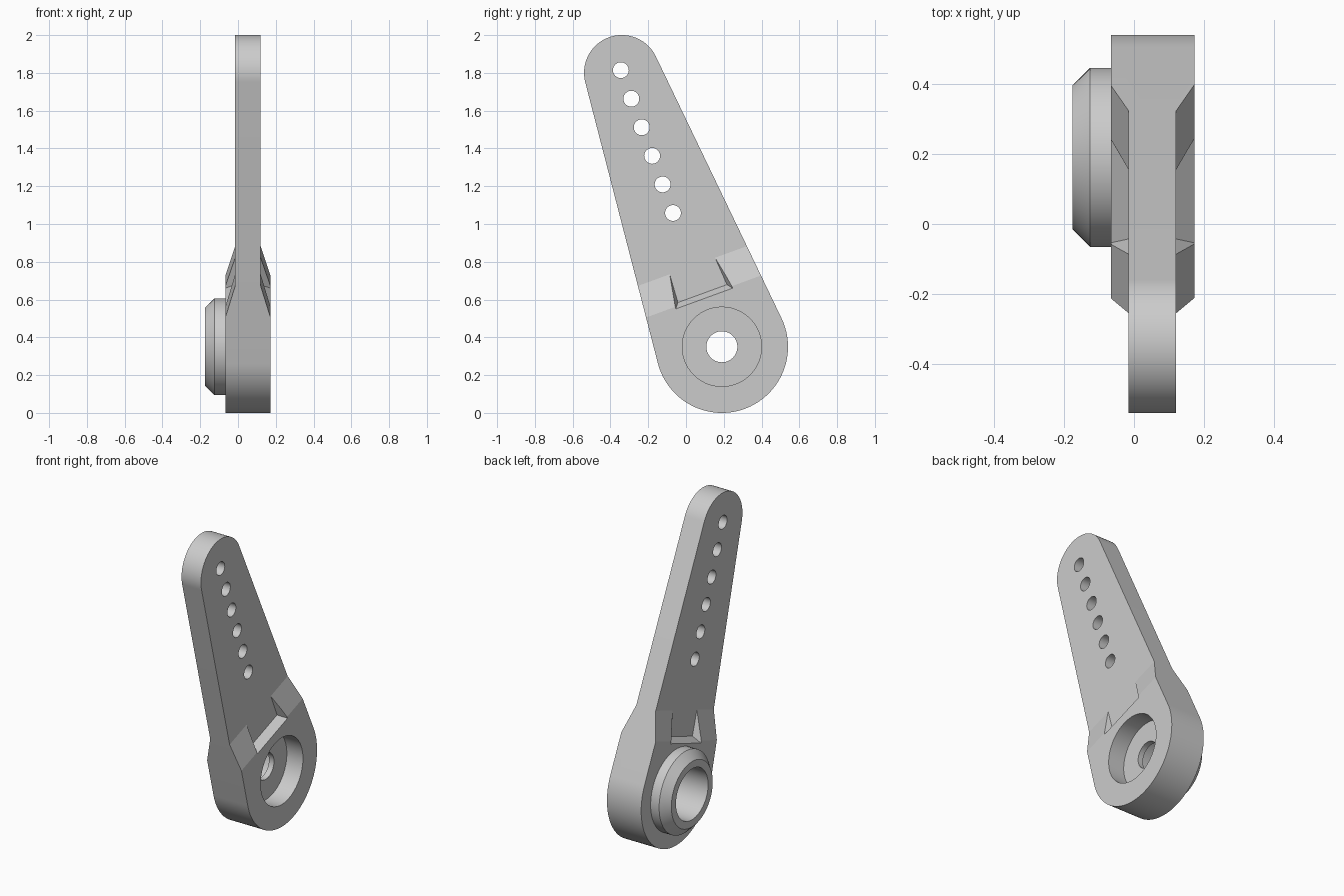
import bpy
import bmesh
from math import sin, cos, asin, pi, radians
from mathutils import Matrix, Vector

cube = bpy.data.objects.get("Cube")
if cube:
    bpy.data.objects.remove(cube, do_unlink=True)

# Local frame: s across the arm, t along it from the hub, h through its thickness
HUB_R, TIP_R, LENGTH = 0.35, 0.2, 1.544
HUB_LOW, HUB_HIGH = -0.066, 0.172
ARM_LOW, ARM_HIGH = -0.015, 0.12
RAMP_START, RAMP_END = 0.29, 0.455

grey = bpy.data.materials.new("plain grey")
grey.use_nodes = True
grey.diffuse_color = (0.6, 0.6, 0.6, 1)
grey.node_tree.nodes["Principled BSDF"].inputs["Base Color"].default_value = (0.6, 0.6, 0.6, 1)


def loft(name, rings):
    """Closed solid through rings of equally many points."""
    bm = bmesh.new()
    rows = [[bm.verts.new(p) for p in ring] for ring in rings]
    n = len(rows[0])
    bm.faces.new(rows[0])
    bm.faces.new(rows[-1])
    for a, b in zip(rows, rows[1:]):
        for i in range(n):
            j = (i + 1) % n
            bm.faces.new((a[i], a[j], b[j], b[i]))
    bmesh.ops.recalc_face_normals(bm, faces=bm.faces)
    mesh = bpy.data.meshes.new(name)
    bm.to_mesh(mesh)
    bm.free()
    mesh.materials.append(grey)
    obj = bpy.data.objects.new(name, mesh)
    bpy.context.collection.objects.link(obj)
    return obj


def arc(radius, start, end, count, t=0):
    step = (end - start) / count
    return [(radius * cos(start + i * step), t + radius * sin(start + i * step))
            for i in range(count + 1)]


def lathe(name, profile, t=0, sides=64):
    """Round solid along h from (radius, h) pairs."""
    return loft(name, [[(x, y, h) for x, y in arc(r, 0, 2 * pi, sides, t)[:-1]]
                       for r, h in profile])


def combine(target, tool, operation="DIFFERENCE"):
    tool.hide_render = True
    mod = target.modifiers.new(tool.name, "BOOLEAN")
    mod.operation = operation
    mod.solver = "EXACT"
    mod.object = tool
    bpy.context.view_layer.objects.active = target
    bpy.ops.object.modifier_apply(modifier=mod.name)
    bpy.data.objects.remove(tool, do_unlink=True)


# Tapered arm outline: two arcs joined by tangents
lean = asin((HUB_R - TIP_R) / LENGTH)
outline = (arc(TIP_R, lean, pi - lean, 48, LENGTH)
           + arc(HUB_R, pi - lean, 2 * pi + lean, 64))
arm = loft("lever_arm", [[(s, t, h) for s, t in outline] for h in (HUB_LOW, HUB_HIGH)])

# Thin the arm on both sides with a ramp, and sink a drafted pocket into each ramp
for face, arm_h, hub_h in (("right", ARM_LOW, HUB_LOW), ("left", ARM_HIGH, HUB_HIGH)):
    rise = hub_h - arm_h
    slope = (RAMP_END - RAMP_START) / 0.05
    side = [(RAMP_END, arm_h), (2, arm_h), (2, arm_h + 2 * rise),
            (RAMP_END - slope * 2 * abs(rise), arm_h + 2 * rise)]
    combine(arm, loft(face + "_ramp_cutter", [[(s, t, h) for t, h in side] for s in (-1, 1)]))
    floor = [(-0.138, 0.30), (0.138, 0.30), (0.128, RAMP_END), (-0.128, RAMP_END)]
    mouth = [(-0.182, 0.244), (0.182, 0.244), (0.172, RAMP_END), (-0.172, RAMP_END)]
    combine(arm, loft(face + "_pocket_cutter",
                      [[(s, t, arm_h) for s, t in floor],
                       [(s, t, arm_h + 2 * rise) for s, t in mouth]]))

# Chamfered collar on the hub
collar = lathe("hub_collar", [(0.206, -0.175), (0.256, -0.125), (0.256, 0)])
combine(arm, collar, "UNION")

# Collar bore, screw recess and the through hole in the web between them
combine(arm, lathe("bore_cutter", [(0.16, -0.3), (0.16, 0.025)]))
combine(arm, lathe("recess_cutter", [(0.21, 0.06), (0.21, 0.3)]))
combine(arm, lathe("screw_hole_cutter", [(0.082, -0.3), (0.082, 0.3)]))

# Row of linkage holes
for i in range(6):
    combine(arm, lathe("link_hole_cutter", [(0.042, -0.3), (0.042, 0.3)], 0.754 + i * 0.161, 32))

# Stand the lever up, leaning forward
across = Vector((0, 0.939, 0.343)).normalized()
along = Vector((0, -0.343, 0.939)).normalized()
frame = Matrix((across, along, (1, 0, 0))).transposed().to_4x4()
arm.data.transform(Matrix.Translation((0, 0.19, 0.35)) @ frame)

bpy.ops.object.select_all(action="DESELECT")
arm.select_set(True)
bpy.context.view_layer.objects.active = arm
bpy.ops.object.shade_smooth_by_angle(angle=radians(15))
